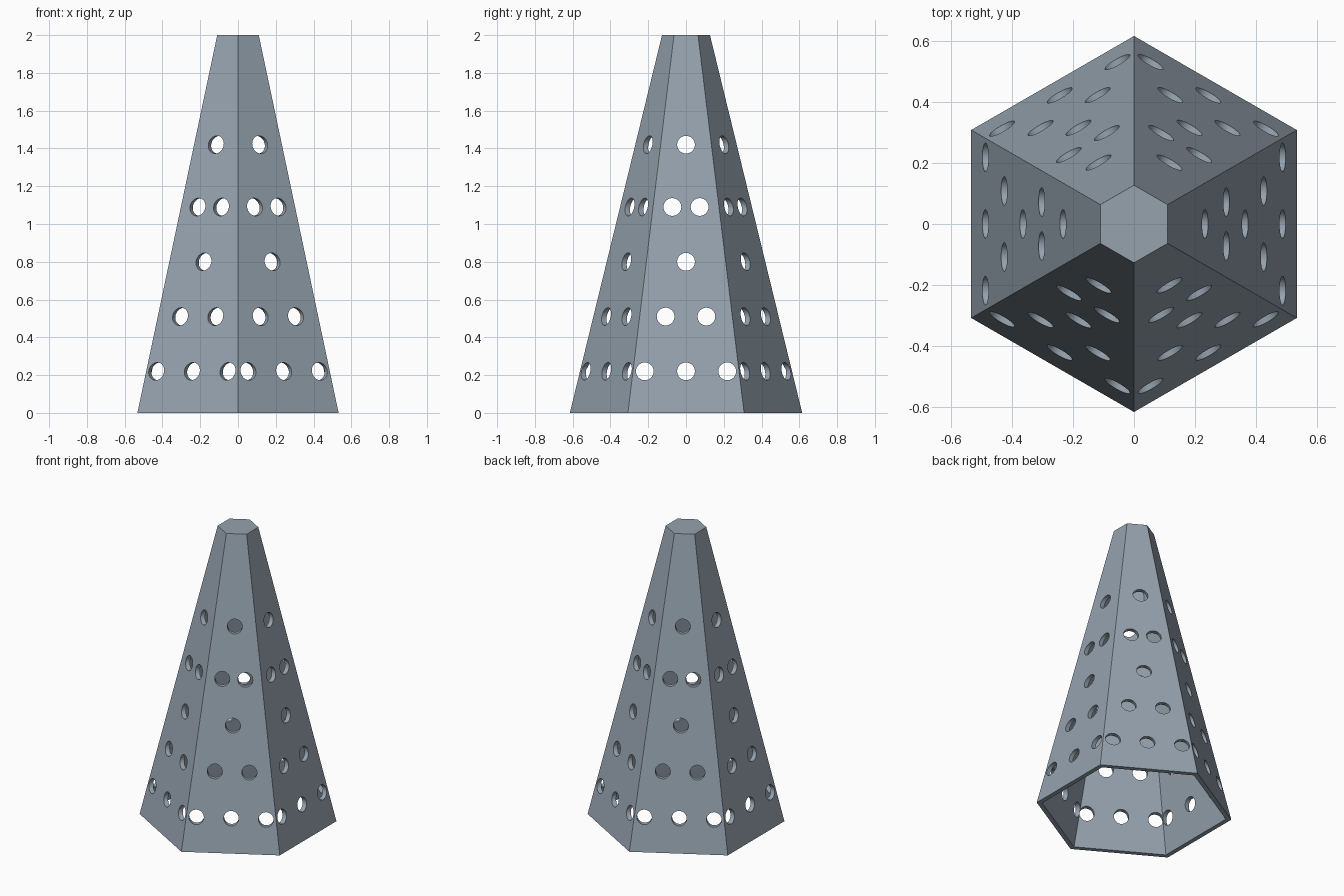
import bpy, bmesh
from math import radians, cos, sin, pi
from mathutils import Matrix

cube = bpy.data.objects.get("Cube")
if cube:
    bpy.data.objects.remove(cube, do_unlink=True)

HEIGHT, BASE_R, TOP_R = 2.0, 0.615, 0.127
WALL = 0.03
HOLE_R = 0.047
# Height of each hole row and the sideways offsets within it
ROWS = [(0.22, (-0.218, 0, 0.218)), (0.51, (-0.108, 0.108)), (0.80, (0,)),
        (1.09, (-0.072, 0.072)), (1.42, (0,))]

steel = bpy.data.materials.new("blue grey")
colour = (0.30, 0.36, 0.42, 1)
steel.diffuse_color = colour
steel.use_nodes = True
steel.node_tree.nodes["Principled BSDF"].inputs["Base Color"].default_value = colour


def make_object(name, bm):
    bmesh.ops.recalc_face_normals(bm, faces=bm.faces)
    mesh = bpy.data.meshes.new(name)
    bm.to_mesh(mesh)
    bm.free()
    mesh.materials.append(steel)
    obj = bpy.data.objects.new(name, mesh)
    bpy.context.collection.objects.link(obj)
    return obj


# Hollow six-sided shell, capped on top and open underneath
bm = bmesh.new()
inset = WALL / cos(pi / 6)
slope = (BASE_R - TOP_R) / HEIGHT
profile = [(TOP_R, HEIGHT), (BASE_R, 0), (BASE_R - inset, 0),
           (TOP_R - inset + slope * WALL, HEIGHT - WALL)]
rings = [[bm.verts.new((r * cos(pi / 2 + i * pi / 3), r * sin(pi / 2 + i * pi / 3), z))
          for i in range(6)] for r, z in profile]
for a, b in zip(rings, rings[1:]):
    for i in range(6):
        j = (i + 1) % 6
        bm.faces.new((a[i], b[i], b[j], a[j]))
bm.faces.new(rings[0])
bm.faces.new(rings[-1])
shell = make_object("perforated_hex_shell", bm)

# Horizontal drills passing through each pair of opposite sides
cutters = []
for k in range(3):
    bm = bmesh.new()
    turn = Matrix.Rotation(k * pi / 3, 4, "Z")
    for z, offsets in ROWS:
        for y in offsets:
            place = turn @ Matrix.Translation((0, y, z)) @ Matrix.Rotation(pi / 2, 4, "Y")
            bmesh.ops.create_cone(bm, cap_ends=True, segments=32, radius1=HOLE_R,
                                  radius2=HOLE_R, depth=1.4, matrix=place)
    drill = make_object("hole_drill", bm)
    drill.hide_render = True
    cutters.append(drill)
    cut = shell.modifiers.new("holes", "BOOLEAN")
    cut.operation = "DIFFERENCE"
    cut.solver = "EXACT"
    cut.object = drill

# Apply the holes, then remove the drills
bpy.ops.object.select_all(action="DESELECT")
bpy.context.view_layer.objects.active = shell
shell.select_set(True)
for name in [m.name for m in shell.modifiers]:
    bpy.ops.object.modifier_apply(modifier=name)
for drill in cutters:
    bpy.data.objects.remove(drill, do_unlink=True)
bpy.ops.object.shade_smooth_by_angle(angle=radians(30))
